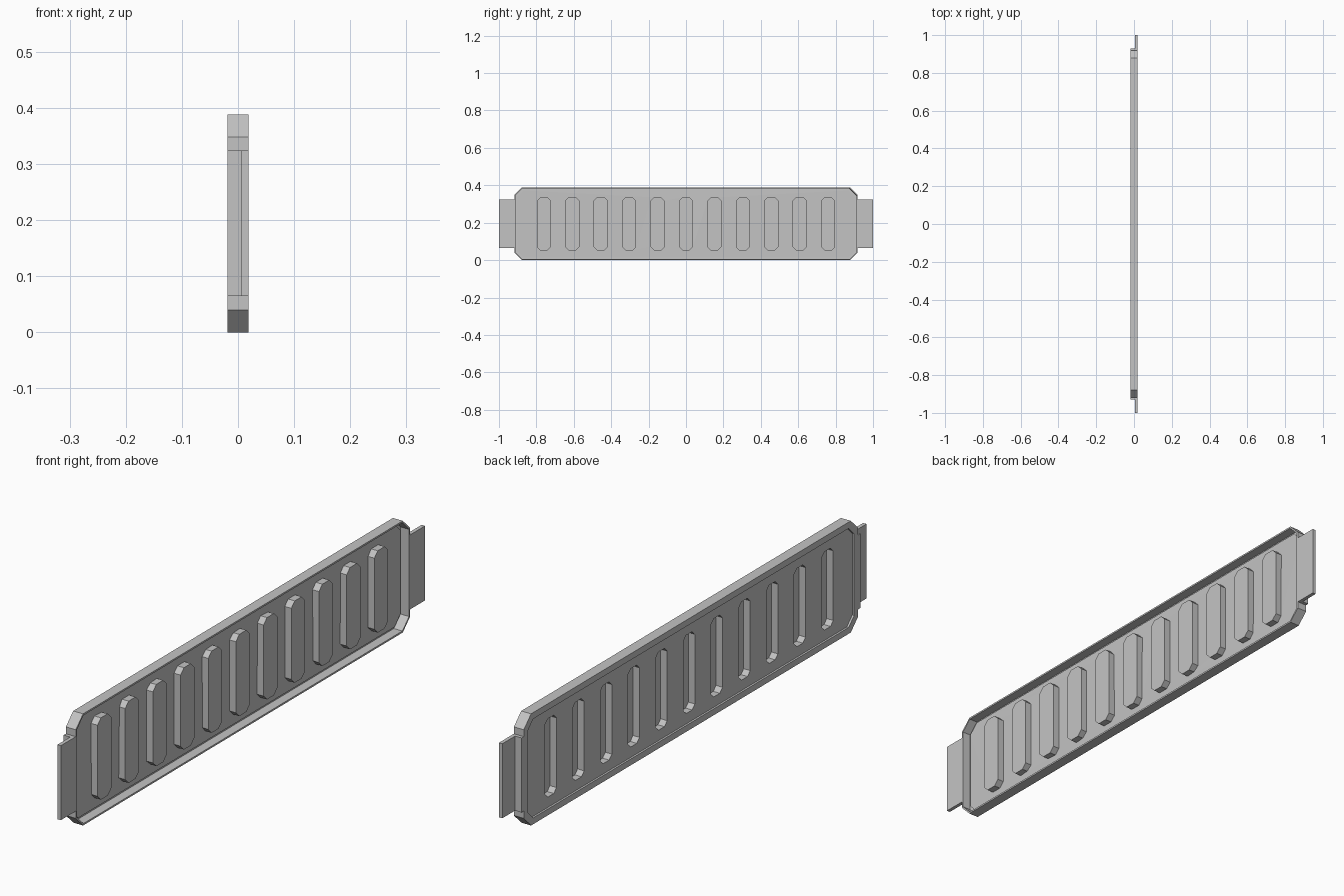
import bpy, bmesh

cube = bpy.data.objects.get("Cube")
if cube:
    bpy.data.objects.remove(cube, do_unlink=True)

steel = bpy.data.materials.new("plain_grey")
steel.use_nodes = True
grey = (0.55, 0.55, 0.55, 1)
steel.diffuse_color = grey
steel.node_tree.nodes["Principled BSDF"].inputs["Base Color"].default_value = grey

HALF_X, HALF_Y, HEIGHT = 0.019, 0.918, 0.388
MID_Z, SHEET = HEIGHT / 2, 0.006


def make_object(name, bm):
    mesh = bpy.data.meshes.new(name)
    bm.to_mesh(mesh)
    bm.free()
    mesh.materials.append(steel)
    obj = bpy.data.objects.new(name, mesh)
    bpy.context.collection.objects.link(obj)
    return obj


def ring(bm, x, cy, hy, hz, cut):
    """Chamfered rectangle of vertices across y and z."""
    corners = [(hy, hz - cut), (hy - cut, hz), (cut - hy, hz), (-hy, hz - cut),
               (-hy, cut - hz), (cut - hy, -hz), (hy - cut, -hz), (hy, cut - hz)]
    return [bm.verts.new((x, cy + y, MID_Z + z)) for y, z in corners]


def bridge(bm, a, b):
    for i in range(len(a)):
        j = (i + 1) % len(a)
        bm.faces.new((a[i], a[j], b[j], b[i]))


def loop_edges(bm, loop):
    return [bm.edges.get((v, loop[i - 1])) or bm.edges.new((v, loop[i - 1]))
            for i, v in enumerate(loop)]


# Pressed tray: side wall, flat border, shallow step to the panel
bm = bmesh.new()
panel_x = -HALF_X + 0.007
loops = [ring(bm, HALF_X, 0, HALF_Y, MID_Z, 0.04),
         ring(bm, -HALF_X, 0, HALF_Y, MID_Z, 0.04),
         ring(bm, -HALF_X, 0, HALF_Y - 0.022, MID_Z - 0.022, 0.03),
         ring(bm, panel_x, 0, HALF_Y - 0.022, MID_Z - 0.022, 0.03)]
for a, b in zip(loops, loops[1:]):
    bridge(bm, a, b)
edges = loop_edges(bm, loops[-1])

# Row of hollow ribs pressed out of the panel
for i in range(-5, 6):
    size = (i * 0.152, 0.0375 - SHEET, 0.142 - SHEET, 0.015)
    mouth = ring(bm, panel_x, *size)
    floor = ring(bm, HALF_X - SHEET, *size)
    bridge(bm, mouth, floor)
    bm.faces.new(floor)
    edges += loop_edges(bm, mouth)

bmesh.ops.triangle_fill(bm, edges=edges, use_beauty=True, normal=(-1, 0, 0))
bmesh.ops.recalc_face_normals(bm, faces=bm.faces)
border = min(bm.faces, key=lambda f: f.calc_center_median().x)
if border.normal.x > 0:
    bmesh.ops.reverse_faces(bm, faces=bm.faces)
bmesh.ops.dissolve_limit(bm, angle_limit=0.01, verts=bm.verts, edges=bm.edges)
tray = make_object("ribbed_panel", bm)
solid = tray.modifiers.new("sheet_thickness", "SOLIDIFY")
solid.thickness = SHEET
solid.offset = -1
solid.use_even_offset = True

# Angled mounting bracket on each end
profile = [(-HALF_X, HALF_Y), (HALF_X, HALF_Y), (HALF_X, 1), (0.006, 1),
           (0.006, 0.93), (-HALF_X, 0.93)]
for side, name in ((-1, "front_bracket"), (1, "back_bracket")):
    bm = bmesh.new()
    base = bm.faces.new([bm.verts.new((x, side * y, 0.065)) for x, y in profile])
    up = bmesh.ops.extrude_face_region(bm, geom=[base])["geom"]
    bmesh.ops.translate(bm, vec=(0, 0, 0.259),
                        verts=[v for v in up if isinstance(v, bmesh.types.BMVert)])
    bmesh.ops.recalc_face_normals(bm, faces=bm.faces)
    make_object(name, bm)
